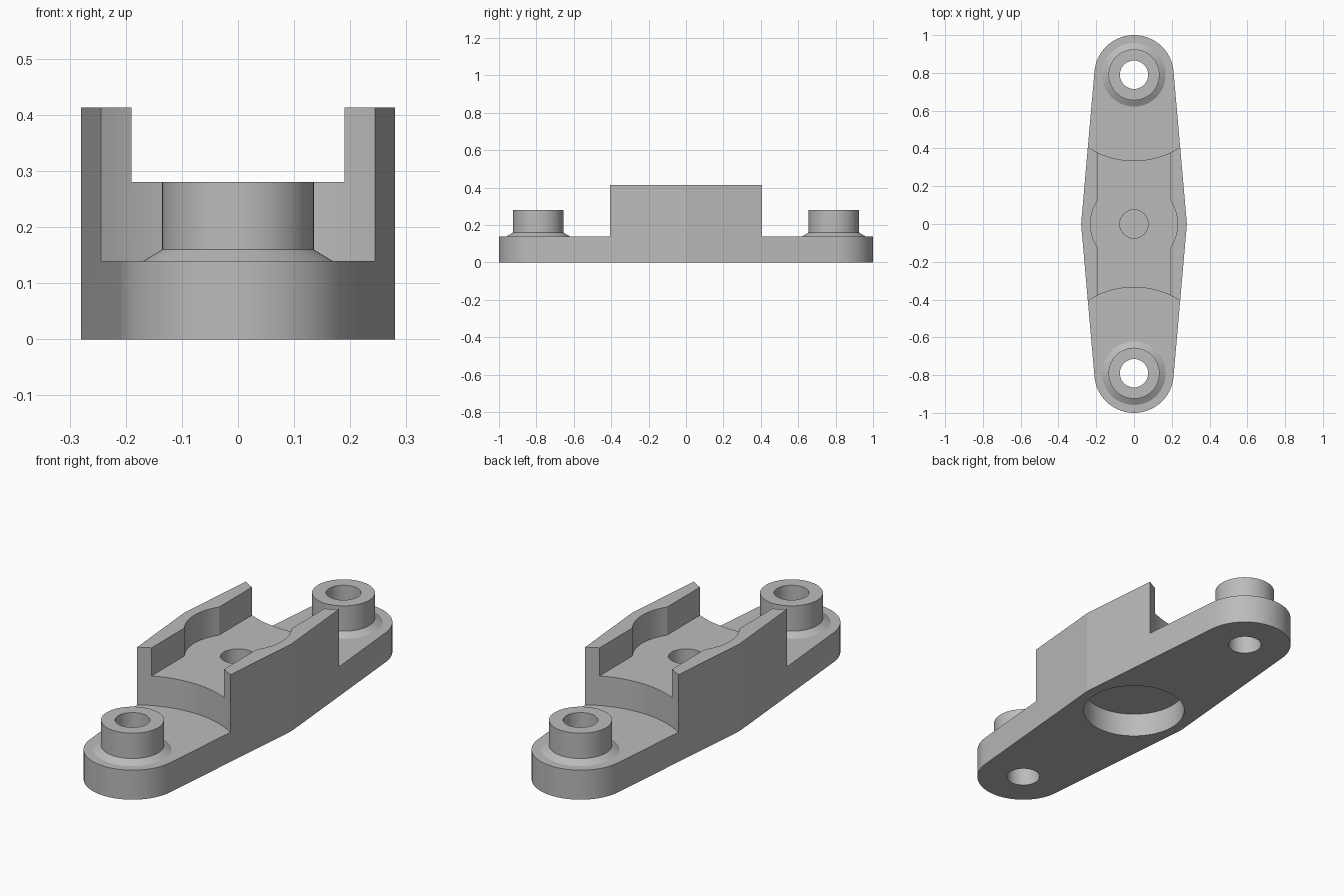
import bpy, bmesh
from math import sin, cos, pi, radians, atan, asin, hypot

cube = bpy.data.objects.get("Cube")
if cube:
    bpy.data.objects.remove(cube, do_unlink=True)

SEGMENTS = 96
END_Y, END_R = 0.79, 0.21          # rounded ends
HALF_W = 0.28                      # widest point at the middle
BASE_Z, FLOOR_Z, TOP_Z = 0.14, 0.28, 0.413

grey = bpy.data.materials.new("plain_grey")
grey.use_nodes = True
colour = (0.5, 0.5, 0.5, 1)
grey.diffuse_color = colour
grey.node_tree.nodes["Principled BSDF"].inputs["Base Color"].default_value = colour


def add_object(name, bm):
    bmesh.ops.recalc_face_normals(bm, faces=bm.faces)
    mesh = bpy.data.meshes.new(name)
    bm.to_mesh(mesh)
    bm.free()
    mesh.materials.append(grey)
    obj = bpy.data.objects.new(name, mesh)
    bpy.context.collection.objects.link(obj)
    return obj


def prism(name, outline, z0, z1):
    bm = bmesh.new()
    face = bm.faces.new([bm.verts.new((x, y, z0)) for x, y in outline])
    up = bmesh.ops.extrude_face_region(bm, geom=[face])["geom"]
    bmesh.ops.translate(bm, vec=(0, 0, z1 - z0),
                        verts=[v for v in up if isinstance(v, bmesh.types.BMVert)])
    return add_object(name, bm)


def cylinder(name, r, y, z0, z1):
    ring = [(r * cos(2 * pi * i / SEGMENTS), y + r * sin(2 * pi * i / SEGMENTS))
            for i in range(SEGMENTS)]
    return prism(name, ring, z0, z1)


def boss(name, y):
    # Round post with a flared foot, sunk into the base
    profile = [(0.168, 0.1), (0.168, BASE_Z), (0.135, 0.16), (0.135, FLOOR_Z)]
    bm = bmesh.new()
    rings = [[bm.verts.new((r * cos(2 * pi * i / SEGMENTS),
                            y + r * sin(2 * pi * i / SEGMENTS), z))
              for i in range(SEGMENTS)] for r, z in profile]
    for low, high in zip(rings, rings[1:]):
        for i in range(SEGMENTS):
            j = (i + 1) % SEGMENTS
            bm.faces.new((low[i], low[j], high[j], high[i]))
    bm.faces.new(rings[0])
    bm.faces.new(rings[-1])
    return add_object(name, bm)


def combine(target, tool, operation):
    mod = target.modifiers.new(tool.name, 'BOOLEAN')
    mod.object, mod.operation, mod.solver = tool, operation, 'EXACT'
    bpy.context.view_layer.objects.active = target
    bpy.ops.object.modifier_apply(modifier=mod.name)
    bpy.data.objects.remove(tool, do_unlink=True)


# Tapered body: rounded ends joined by tangent sides
tilt = atan(HALF_W / END_Y) - asin(END_R / hypot(HALF_W, END_Y))
steps = 48
arc = [tilt + (pi - 2 * tilt) * i / steps for i in range(steps + 1)]
half = [(END_R * cos(a), END_Y + END_R * sin(a)) for a in arc]
outline = [(HALF_W, 0)] + half + [(-HALF_W, 0)] + [(-x, -y) for x, y in half]
body = prism("bracket_body", outline, 0, TOP_Z)

# Low ends with curved shoulders
for side in (-1, 1):
    combine(body, cylinder("end_cutter", 0.455, side * END_Y, BASE_Z, 0.6), 'DIFFERENCE')

# Channel between the side walls, with a round pocket
channel = [(-0.19, -0.6), (0.19, -0.6), (0.19, 0.6), (-0.19, 0.6)]
combine(body, prism("channel_cutter", channel, FLOOR_Z, 0.6), 'DIFFERENCE')
combine(body, cylinder("pocket_cutter", 0.23, 0, FLOOR_Z, 0.6), 'DIFFERENCE')

# Blind centre hole above, wide recess below
combine(body, cylinder("centre_hole_cutter", 0.075, 0, 0.17, 0.6), 'DIFFERENCE')
combine(body, cylinder("recess_cutter", 0.23, 0, -0.1, 0.115), 'DIFFERENCE')

# Bosses with through holes
for side in (-1, 1):
    combine(body, boss("mounting_boss", side * END_Y), 'UNION')
    combine(body, cylinder("bolt_hole_cutter", 0.075, side * END_Y, -0.1, 0.6), 'DIFFERENCE')

# Smooth curves, crisp edges
bpy.ops.object.select_all(action='DESELECT')
body.select_set(True)
bpy.context.view_layer.objects.active = body
bpy.ops.object.shade_smooth_by_angle(angle=radians(8))
